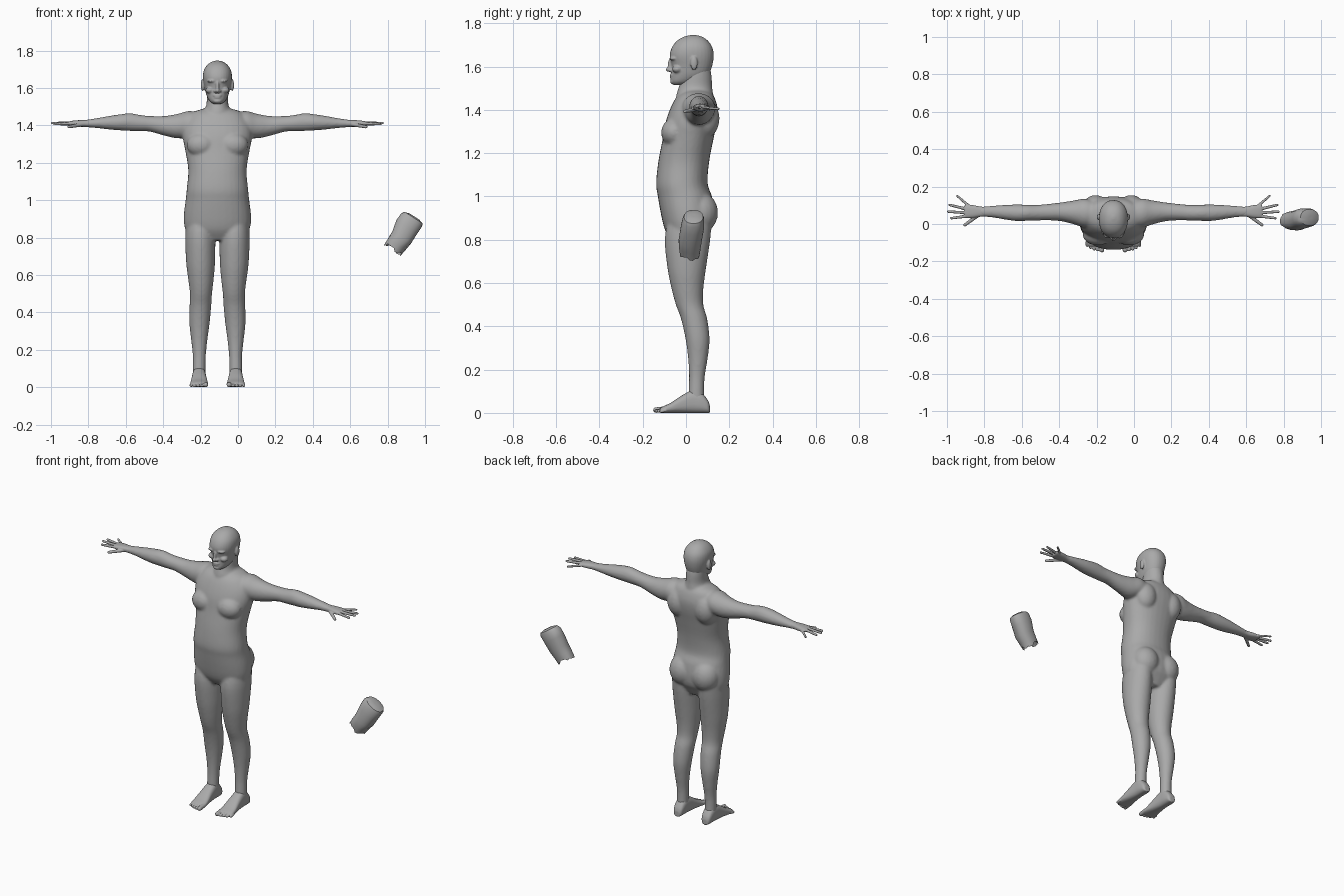
import bpy, bmesh, math, random
from mathutils import Vector as V

CX = -0.11  # body centre line
grey = bpy.data.materials.new("stone_grey")
grey.diffuse_color = (0.4, 0.4, 0.4, 1)


def spline(rows, k=4):
    """Catmull-Rom interpolation through rows of numbers."""
    out = []
    for i in range(len(rows) - 1):
        p0, p1, p2 = rows[max(i - 1, 0)], rows[i], rows[i + 1]
        p3 = rows[min(i + 2, len(rows) - 1)]
        for j in range(k):
            t = j / k
            out.append([0.5 * (2 * b + (c - a) * t + (2 * a - 5 * b + 4 * c - d) * t * t
                               + (3 * b - a - 3 * c + d) * t ** 3)
                        for a, b, c, d in zip(p0, p1, p2, p3)])
    return out + [list(rows[-1])]


def ring(c, u, v, p=2.0, n=32):
    pts = []
    for i in range(n):
        a = 2 * math.pi * i / n
        cs, sn = math.cos(a), math.sin(a)
        pts.append(V(c) + V(u) * math.copysign(abs(cs) ** (2 / p), cs)
                   + V(v) * math.copysign(abs(sn) ** (2 / p), sn))
    return pts


def loft(bm, rings):
    loops = [[bm.verts.new(p) for p in r] for r in rings]
    n = len(loops[0])
    for a, b in zip(loops, loops[1:]):
        for i in range(n):
            bm.faces.new((a[i], a[(i + 1) % n], b[(i + 1) % n], b[i]))
    bm.faces.new(loops[0][::-1])
    bm.faces.new(loops[-1])


def upright(bm, rows, p=2.2):
    """rows: z, x centre, half width, front y, back y"""
    loft(bm, [ring((x, (f + b) / 2, z), (w, 0, 0), (0, (b - f) / 2, 0), p)
              for z, x, w, f, b in spline(rows)])


def blob(bm, c, r):
    res = bmesh.ops.create_uvsphere(bm, u_segments=20, v_segments=14, radius=1)
    for v in res["verts"]:
        v.co = V((v.co.x * r[0], v.co.y * r[1], v.co.z * r[2])) + V(c)


def rod(bm, a, b, ra, rb):
    """Round-ended tapered digit"""
    a, b = V(a), V(b)
    d = (b - a).normalized()
    u = d.cross(V((0, 0, 1))).normalized()
    w = u.cross(d)
    loft(bm, [ring(a, u * ra, w * ra, n=14), ring(b, u * rb, w * rb, n=14)])
    blob(bm, b, (rb, rb, rb))


def finish(bm, name, voxel=0, smooth=3, x=CX):
    bmesh.ops.recalc_face_normals(bm, faces=bm.faces)
    me = bpy.data.meshes.new(name)
    bm.to_mesh(me)
    bm.free()
    me.materials.append(grey)
    ob = bpy.data.objects.new(name, me)
    bpy.context.collection.objects.link(ob)
    ob.location.x = x
    for f in me.polygons:
        f.use_smooth = True
    if voxel:  # fuse overlapping volumes into one skin
        r = ob.modifiers.new("fuse", 'REMESH')
        r.mode, r.voxel_size, r.use_smooth_shade = 'VOXEL', voxel, True
        s = ob.modifiers.new("soften", 'SMOOTH')
        s.factor, s.iterations = 0.5, smooth
    return ob


# Torso and neck
bm = bmesh.new()
upright(bm, [(.785, 0, .08, -.06, .08), (.83, 0, .16, -.09, .105), (.87, 0, .178, -.105, .125),
             (.93, 0, .179, -.118, .13), (1.0, 0, .17, -.13, .12), (1.06, 0, .164, -.138, .10),
             (1.16, 0, .156, -.128, .107), (1.265, 0, .172, -.108, .127),
             (1.34, 0, .186, -.095, .143), (1.40, 0, .18, -.075, .147),
             (1.45, 0, .15, -.05, .135), (1.475, 0, .12, -.025, .12), (1.49, 0, .07, 0, .1)])
upright(bm, [(1.41, 0, .085, -.05, .12), (1.47, 0, .074, -.044, .125), (1.51, 0, .059, -.032, .12),
             (1.56, 0, .057, -.02, .118), (1.60, 0, .055, 0, .11)], 2)
for s in (1, -1):
    # Buttocks, chest and shoulder blades
    blob(bm, (s * .078, .065, .925), (.085, .083, .095))
    blob(bm, (s * .085, -.055, 1.295), (.08, .06, .065))
    blob(bm, (s * .095, .09, 1.36), (.07, .065, .09))
    # Leg
    upright(bm, [(.90, s * .095, .07, -.08, .12), (.80, s * .092, .08, -.098, .112),
                 (.665, s * .09, .077, -.085, .092), (.57, s * .088, .067, -.066, .08),
                 (.50, s * .088, .059, -.047, .08), (.434, s * .091, .058, -.023, .098),
                 (.34, s * .096, .054, -.002, .109), (.25, s * .097, .043, .01, .1),
                 (.17, s * .097, .035, .014, .087), (.10, s * .098, .034, .012, .084),
                 (.05, s * .098, .034, .01, .086)], 2)
    # Arm: x, y centre, z centre, half depth, half height
    arm = spline([(.08, .055, 1.405, .06, .06), (.15, .058, 1.407, .077, .07),
                  (.21, .062, 1.396, .064, .066), (.28, .065, 1.397, .05, .053),
                  (.36, .063, 1.408, .043, .042), (.41, .06, 1.412, .042, .043),
                  (.465, .06, 1.417, .043, .047), (.52, .06, 1.416, .044, .043),
                  (.58, .063, 1.414, .039, .036), (.64, .066, 1.412, .032, .027),
                  (.70, .066, 1.41, .027, .02), (.72, .066, 1.41, .026, .018)])
    loft(bm, [ring((s * x, y, z), (0, d, 0), (0, 0, h)) for x, y, z, d, h in arm])
finish(bm, "body", .0085, 4)

# Head with face and ears
bm = bmesh.new()
upright(bm, [(1.515, 0, .022, -.058, .0), (1.53, 0, .042, -.069, .05), (1.56, 0, .058, -.068, .10),
             (1.60, 0, .068, -.066, .12), (1.65, 0, .077, -.075, .128), (1.69, 0, .074, -.064, .121),
             (1.72, 0, .057, -.04, .10), (1.738, 0, .034, -.008, .073), (1.746, 0, .008, .025, .042)])
blob(bm, (0, -.073, 1.605), (.009, .012, .032))
blob(bm, (0, -.08, 1.586), (.011, .014, .011))
blob(bm, (0, -.064, 1.56), (.024, .011, .006))
blob(bm, (0, -.064, 1.549), (.02, .011, .006))
blob(bm, (0, -.06, 1.53), (.022, .013, .012))
for s in (1, -1):
    blob(bm, (s * .013, -.07, 1.583), (.008, .012, .008))
    blob(bm, (s * .03, -.055, 1.637), (.026, .022, .009))
    blob(bm, (s * .04, -.04, 1.588), (.024, .024, .018))
    blob(bm, (s * .079, .037, 1.615), (.01, .017, .032))
finish(bm, "head", .0045, 3)

# Hands: base, tip of each digit
digits = [((.72, .05, 1.405), (.794, -.005, 1.392), .011),
          ((.775, .043, 1.41), (.867, .031, 1.407), .009),
          ((.78, .060, 1.412), (.883, .066, 1.412), .009),
          ((.778, .078, 1.411), (.876, .102, 1.41), .009),
          ((.765, .090, 1.409), (.835, .150, 1.404), .008)]
for s, side in ((1, "left"), (-1, "right")):
    bm = bmesh.new()
    palm = spline([(.68, .066, .026, .019), (.71, .066, .027, .018), (.75, .067, .034, .017),
                   (.785, .068, .036, .013), (.795, .068, .031, .009)])
    loft(bm, [ring((s * x, y, 1.41), (0, d, 0), (0, 0, h), 2.4) for x, y, d, h in palm])
    for a, b, r in digits:
        rod(bm, (s * a[0], a[1], a[2]), (s * b[0], b[1], b[2]), r, r * .75)
    finish(bm, side + "_hand", .003, 2)

# Feet: y, x centre, half width, top
for s, side in ((1, "left"), (-1, "right")):
    bm = bmesh.new()
    foot = spline([(.11, .098, .016, .035), (.10, .098, .028, .06), (.07, .098, .034, .095),
                   (.03, .098, .036, .105), (-.02, .098, .04, .08), (-.07, .098, .046, .047),
                   (-.10, .098, .047, .033), (-.118, .096, .043, .024)])
    loft(bm, [ring((s * x, y, h / 2), (w, 0, 0), (0, 0, h / 2), 2.6) for y, x, w, h in foot])
    for i in range(5):
        r = .013 if i == 0 else .0095 - i * .0004
        x = .062 + i * .019 + (.003 if i else 0)
        tip = -.139 + .0015 * i * i
        rod(bm, (s * x, -.09, r + .005), (s * x, tip, r), r, r)
    finish(bm, side + "_foot", .0035, 2)

# Detached stump: x, z, y, half width, half depth; hollow ragged lower end
random.seed(4)
rows = [(.865, .79, .02, .012, .01), (.85, .765, .02, .04, .033), (.829, .738, .018, .053, .046),
        (.85, .768, .018, .056, .051), (.876, .80, .02, .060, .054), (.904, .858, .03, .067, .054),
        (.928, .893, .034, .067, .05), (.939, .906, .035, .058, .044), (.944, .912, .035, .03, .025),
        (.944, .912, .035, .008, .006)]
bm = bmesh.new()
rings = [ring((x, y, z), (.84 * w, 0, -.54 * w), (0, d, 0), 2.2, 24) for x, z, y, w, d in rows]
jag = [random.uniform(-.012, .012) for _ in range(24)]
for k, amount in ((1, .6), (2, 1), (3, .4)):
    for i, p in enumerate(rings[k]):
        p += V((.54, 0, .84)) * jag[i] * amount
for r in rings[3:7]:
    for i, p in enumerate(r):
        p += V((.84, 0, -.54)) * random.uniform(-.002, .002)
loft(bm, rings)
ob = finish(bm, "detached_stump", x=0)
bpy.context.view_layer.objects.active = ob
ob.select_set(True)
bpy.ops.object.shade_smooth_by_angle(angle=math.radians(40))
